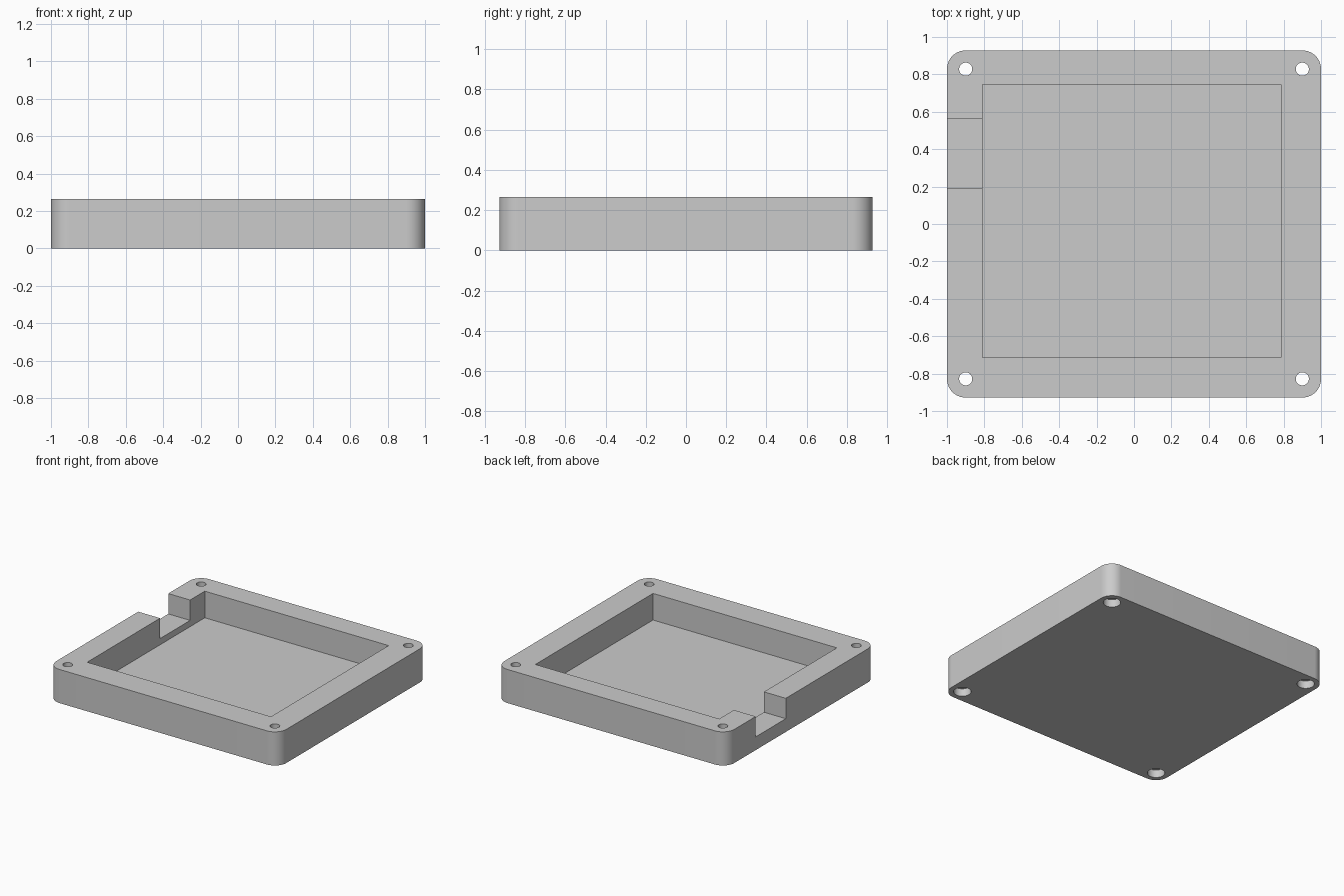
import bpy
import bmesh
import math
from mathutils import Matrix, Vector

cube = bpy.data.objects.get("Cube")
if cube:
    bpy.data.objects.remove(cube, do_unlink=True)

HALF_X, HALF_Y, HEIGHT = 1.0, 0.928, 0.264
CORNER = 0.1

grey = bpy.data.materials.new("light grey plastic")
grey.use_nodes = True
grey.diffuse_color = (0.6, 0.6, 0.6, 1)
grey.node_tree.nodes["Principled BSDF"].inputs["Base Color"].default_value = (0.6, 0.6, 0.6, 1)


def make_object(name, bm):
    mesh = bpy.data.meshes.new(name)
    bm.to_mesh(mesh)
    bm.free()
    mesh.materials.append(grey)
    obj = bpy.data.objects.new(name, mesh)
    bpy.context.collection.objects.link(obj)
    return obj


def box(name, low, high):
    low, high = Vector(low), Vector(high)
    bm = bmesh.new()
    place = Matrix.Translation((low + high) / 2) @ Matrix.Diagonal((*(high - low), 1))
    bmesh.ops.create_cube(bm, size=1, matrix=place)
    return make_object(name, bm)


def cylinder(name, x, y, radius, low, high):
    bm = bmesh.new()
    bmesh.ops.create_cone(bm, cap_ends=True, segments=48, radius1=radius, radius2=radius,
                          depth=high - low, matrix=Matrix.Translation((x, y, (low + high) / 2)))
    return make_object(name, bm)


# Outer block with rounded upright corners
bm = bmesh.new()
outline = []
for i, (sx, sy) in enumerate([(1, 1), (-1, 1), (-1, -1), (1, -1)]):
    for k in range(17):
        a = math.pi / 2 * (i + k / 16)
        outline.append(bm.verts.new((sx * (HALF_X - CORNER) + CORNER * math.cos(a),
                                     sy * (HALF_Y - CORNER) + CORNER * math.sin(a), 0)))
base = bm.faces.new(outline)
top = bmesh.ops.extrude_face_region(bm, geom=[base])["geom"]
bmesh.ops.translate(bm, verts=[g for g in top if isinstance(g, bmesh.types.BMVert)],
                    vec=(0, 0, HEIGHT))
bmesh.ops.recalc_face_normals(bm, faces=bm.faces[:])
tray = make_object("tray", bm)

# Pocket and side cable notch
cutters = [
    box("pocket_cutter", (-0.81, -0.715, 0.055), (0.787, 0.745, 0.5)),
    box("notch_cutter", (-1.2, 0.19, 0.104), (-0.7, 0.563, 0.5)),
]

# Corner screw holes with recesses for the heads underneath
for x in (-0.9, 0.9):
    for y in (-0.828, 0.828):
        cutters.append(cylinder("screw_hole_cutter", x, y, 0.035, -0.1, 0.5))
        cutters.append(cylinder("screw_head_cutter", x, y, 0.062, -0.1, 0.06))

bpy.ops.object.select_all(action="DESELECT")
tray.select_set(True)
bpy.context.view_layer.objects.active = tray
for cutter in cutters:
    cutter.hide_render = True
    cut = tray.modifiers.new("cut", "BOOLEAN")
    cut.operation = "DIFFERENCE"
    cut.solver = "EXACT"
    cut.object = cutter
    bpy.ops.object.modifier_apply(modifier=cut.name)
    bpy.data.objects.remove(cutter, do_unlink=True)

bpy.ops.object.shade_smooth_by_angle(angle=math.radians(30))
